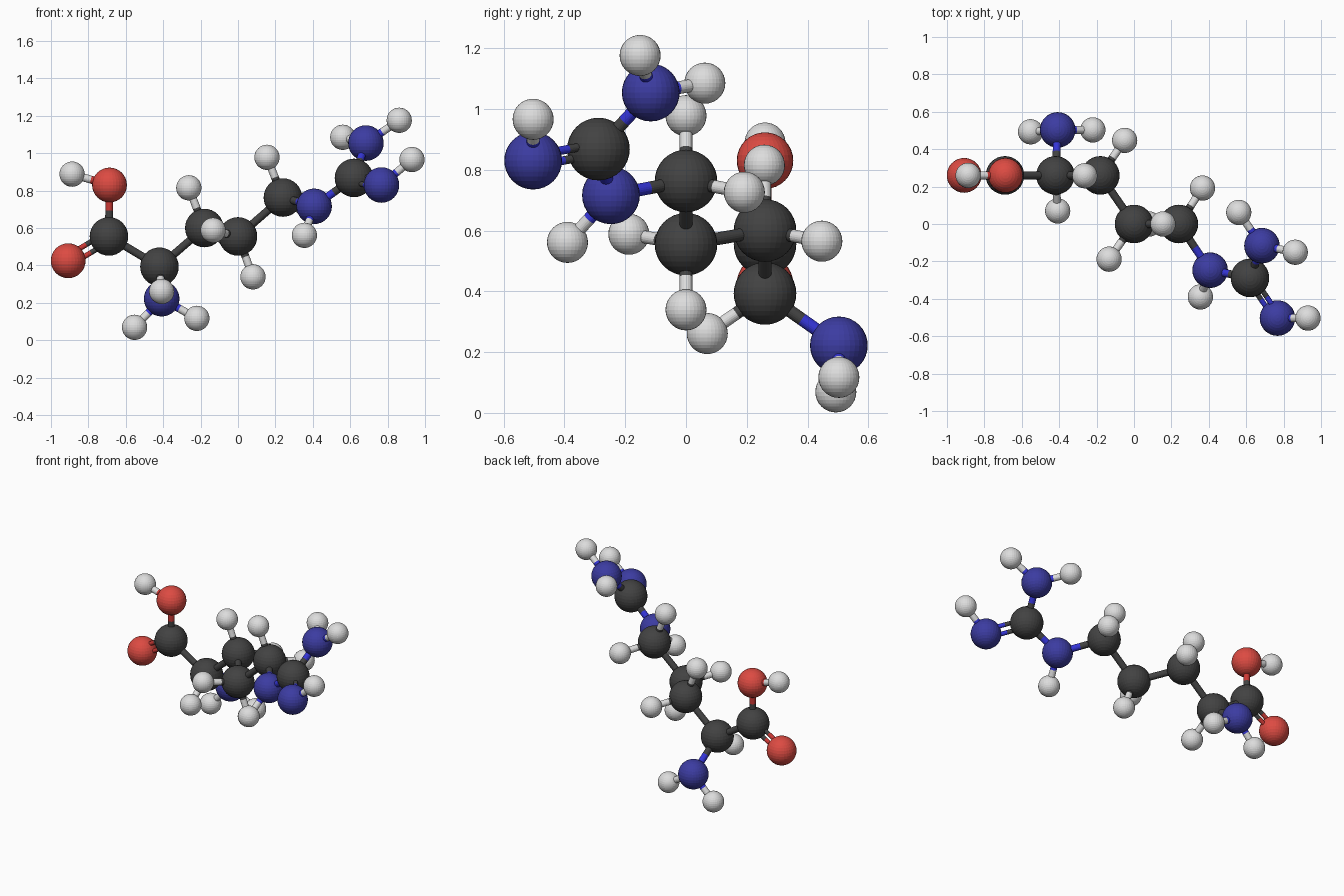
import bpy, bmesh
from mathutils import Vector, Matrix

if "Cube" in bpy.data.objects:
    bpy.data.objects.remove(bpy.data.objects["Cube"])


def material(name, rgb):
    m = bpy.data.materials.new(name)
    m.diffuse_color = (*rgb, 1)
    m.use_nodes = True
    m.node_tree.nodes["Principled BSDF"].inputs["Base Color"].default_value = m.diffuse_color
    return m


dark = material("dark grey", (0.055, 0.055, 0.055))
white = material("off white", (0.72, 0.72, 0.72))
ATOM = {"C": dark, "H": white,
        "N": material("deep blue", (0.045, 0.045, 0.36)),
        "O": material("red", (0.72, 0.07, 0.055))}
BOND = {"C": dark, "H": white,
        "N": material("bright blue", (0.035, 0.035, 0.68)),
        "O": material("bond red", (0.6, 0.04, 0.035))}
RADIUS = {"C": 0.103, "N": 0.095, "O": 0.093, "H": 0.0675}
NAME = {"C": "carbon", "N": "nitrogen", "O": "oxygen", "H": "hydrogen"}

# Atom centres; the first letter is the kind of atom
atoms = {
    "O1": (-0.908, 0.26, 0.425), "O2": (-0.687, 0.26, 0.83),
    "C1": (-0.69, 0.26, 0.555), "C2": (-0.42, 0.26, 0.393),
    "C3": (-0.18, 0.26, 0.60), "C4": (0.0, 0.0, 0.555),
    "C5": (0.24, 0.0, 0.763), "C6": (0.62, -0.288, 0.868),
    "N1": (-0.408, 0.503, 0.222), "N2": (0.407, -0.247, 0.716),
    "N3": (0.684, -0.116, 1.054), "N4": (0.767, -0.503, 0.83),
    "H1": (-0.887, 0.26, 0.888), "H2": (-0.553, 0.493, 0.069),
    "H3": (-0.22, 0.503, 0.117), "H4": (-0.408, 0.07, 0.261),
    "H5": (-0.263, 0.258, 0.815), "H6": (-0.05, 0.447, 0.565),
    "H7": (0.08, 0.0, 0.339), "H8": (-0.133, -0.188, 0.588),
    "H9": (0.155, 0.0, 0.978), "H10": (0.366, 0.192, 0.726),
    "H11": (0.355, -0.39, 0.561), "H12": (0.56, 0.062, 1.085),
    "H13": (0.862, -0.151, 1.176), "H14": (0.93, -0.503, 0.966),
}
atoms = {k: Vector(v) for k, v in atoms.items()}
bonds = ("C1-O2 C1-C2 C2-C3 C3-C4 C4-C5 C5-N2 N2-C6 C6-N3 C2-N1 O2-H1 N1-H2 N1-H3 "
         "C2-H4 C3-H5 C3-H6 C4-H7 C4-H8 C5-H9 C5-H10 N2-H11 N3-H12 N3-H13 N4-H14").split()
# Double bonds: two ends and a neighbour that sets the plane of the pair
double_bonds = [("C1", "O1", "O2"), ("C6", "N4", "N3")]


def add_object(name, bm, mat):
    me = bpy.data.meshes.new(name)
    bm.to_mesh(me)
    bm.free()
    me.materials.append(mat)
    ob = bpy.data.objects.new(name, me)
    bpy.context.collection.objects.link(ob)
    return ob


def rod(name, a, b, r, mat):
    d = b - a
    bm = bmesh.new()
    bmesh.ops.create_cone(bm, cap_ends=True, segments=20, radius1=r, radius2=r, depth=d.length)
    ob = add_object(name, bm, mat)
    ob.matrix_world = Matrix.Translation((a + b) / 2) @ d.to_track_quat("Z", "Y").to_matrix().to_4x4()


# Each bond is two half rods, coloured by the nearer atom
def bond(p, q, r=0.021, shift=Vector()):
    a, b = atoms[p] + shift, atoms[q] + shift
    mid = (a + b) / 2
    rod(f"{NAME[p[0]]}_bond_half", a, mid, r, BOND[p[0]])
    rod(f"{NAME[q[0]]}_bond_half", mid, b, r, BOND[q[0]])


# Atom balls
for key, pos in atoms.items():
    kind = key[0]
    bm = bmesh.new()
    bmesh.ops.create_uvsphere(bm, u_segments=32, v_segments=16, radius=RADIUS[kind])
    add_object(f"{NAME[kind]}_ball_{key[1:]}", bm, ATOM[kind]).location = pos

# Single bonds
for pair in bonds:
    bond(*pair.split("-"))

# Double bonds
for p, q, side in double_bonds:
    d = (atoms[q] - atoms[p]).normalized()
    s = atoms[side] - atoms[p]
    s = (s - d * s.dot(d)).normalized() * 0.025
    for sign in (-1, 1):
        bond(p, q, 0.014, s * sign)
